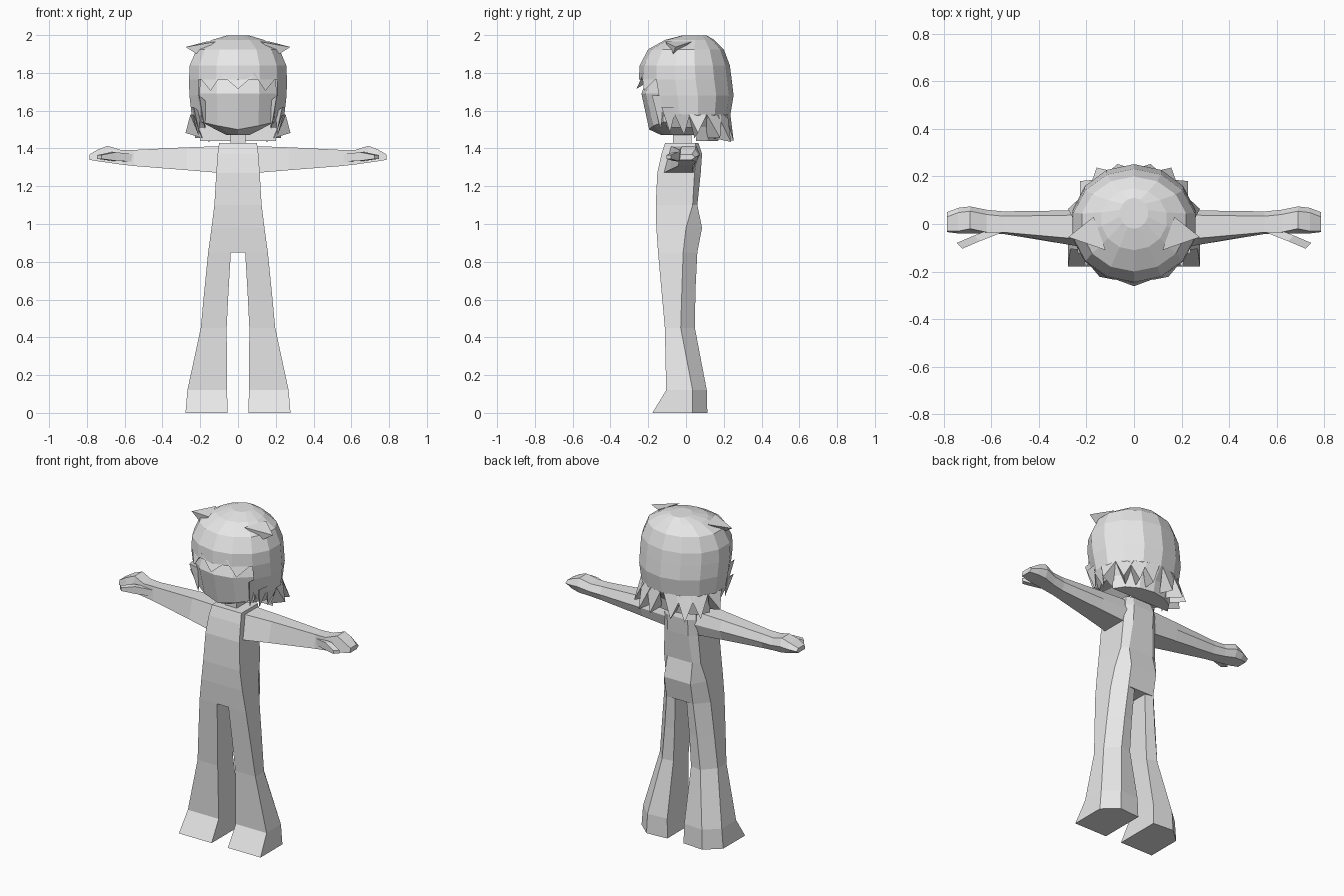
import bpy, bmesh, math
from mathutils import Vector

if "Cube" in bpy.data.objects:
    bpy.data.objects.remove(bpy.data.objects["Cube"])

mat = bpy.data.materials.new("plain grey")
mat.diffuse_color = (0.8, 0.8, 0.8, 1)
mat.use_nodes = True
mat.node_tree.nodes["Principled BSDF"].inputs["Base Color"].default_value = mat.diffuse_color


def finish(name, bm):
    bmesh.ops.recalc_face_normals(bm, faces=bm.faces)
    me = bpy.data.meshes.new(name)
    bm.to_mesh(me)
    bm.free()
    me.materials.append(mat)
    ob = bpy.data.objects.new(name, me)
    bpy.context.collection.objects.link(ob)
    return ob


def loft(name, rings, skip=None):
    """Skin a list of equal-length rings and cap both ends."""
    bm = bmesh.new()
    vs = [[bm.verts.new(p) for p in r] for r in rings]
    n = len(vs[0])
    for i in range(len(vs) - 1):
        for j in range(n):
            if skip and skip(i, j):
                continue
            k = (j + 1) % n
            bm.faces.new((vs[i][j], vs[i][k], vs[i + 1][k], vs[i + 1][j]))
    bm.faces.new(vs[0])
    bm.faces.new(vs[-1])
    return finish(name, bm)


def lock(name, a, b, c, tip):
    """Hair spike: triangular root and one tip."""
    bm = bmesh.new()
    a, b, c, t = [bm.verts.new(p) for p in (a, b, c, tip)]
    for f in ((a, b, c), (a, b, t), (b, c, t), (c, a, t)):
        bm.faces.new(f)
    return finish(name, bm)


# torso: z, half width, front y, side-corner y, back half width, back y
torso = [(.85, .158, -.148, -.015, .09, .06), (.98, .14, -.157, .0, .09, .085),
         (1.1, .125, -.16, .035, .085, .06), (1.27, .115, -.152, .045, .07, .078),
         (1.37, .108, -.13, .055, .07, .085), (1.43, .10, -.11, .05, .06, .065)]
loft("torso", [[(-w, f, z), (w, f, z), (w, m, z), (wb, b, z), (-wb, b, z), (-w, m, z)]
               for z, w, f, m, wb, b in torso])

# neck
loft("neck", [[(-.04, -.07, z), (.04, -.07, z), (.04, .03, z), (-.04, .03, z)]
              for z in (1.42, 1.54)])

# legs: z, outer x, inner x, front y, side-corner y, back x, back y
legs = [(0, .278, .055, -.178, .035, .19, .113), (.12, .268, .058, -.105, .035, .185, .11),
        (.45, .197, .06, -.112, -.028, .13, .047), (.65, .178, .05, -.13, -.022, .11, .05),
        (.85, .158, .038, -.148, -.015, .09, .06)]
for s, side in ((1, "left"), (-1, "right")):
    loft(side + "_leg", [[(s * o, f, z), (s * o, m, z), (s * bx, b, z), (s * i, b - .01, z),
                          (s * i, f, z)] for z, o, i, f, m, bx, b in legs])

    # arm and mitten hand: x, bottom z, top z, bottom front y, top front y, back y
    arm = [(.09, 1.27, 1.412, -.12, -.08, .06), (.27, 1.285, 1.406, -.088, -.06, .057),
           (.55, 1.307, 1.392, -.042, -.035, .053), (.62, 1.315, 1.392, -.04, -.035, .06),
           (.69, 1.325, 1.414, -.04, -.02, .074), (.74, 1.332, 1.395, -.04, -.03, .068),
           (.787, 1.34, 1.368, -.034, -.03, .05)]
    loft(side + "_arm", [[(s * x, bf, zb), (s * x, tf, zt), (s * x, bk - .02, zt),
                          (s * x, bk, (zt + zb) / 2), (s * x, bk - .02, zb)]
                         for x, zb, zt, bf, tf, bk in arm])
    # thumb
    loft(side + "_thumb", [[(s * (x + d), y + e, z) for d, e, z in
                            ((-.012, -.012, z0), (.012, .012, z0), (.012, .012, z1), (-.012, -.012, z1))]
                           for x, y, z0, z1 in ((.57, -.025, 1.33, 1.37), (.66, -.06, 1.335, 1.38),
                                                (.735, -.092, 1.345, 1.365))])

# face: z, half width, side y, centre front y
face = [(1.82, .19, -.12, -.20), (1.76, .2, -.12, -.21), (1.69, .205, -.13, -.236),
        (1.54, .195, -.12, -.195), (1.47, .06, -.07, -.13)]
loft("face", [[(-w, sy, z), (-w * .55, fy + .022, z - dz), (0, fy, z - dz * 2), (w * .55, fy + .022, z - dz),
               (w, sy, z), (w * .8, .05, z), (-w * .8, .05, z)]
              for (z, w, sy, fy), dz in zip(face, (0, 0, 0, .02, 0))])

# hair shell: z, half width, front y, back y
N = 14
shell = [(1.998, .06, -.02, .11), (1.975, .14, -.11, .15), (1.925, .225, -.2, .2),
         (1.84, .262, -.245, .232), (1.765, .266, -.25, .242), (1.68, .264, -.235, .252),
         (1.58, .252, -.205, .235), (1.51, .215, -.165, .185)]


def hair_point(ring, turn):
    """Point on a shell ring; turn is in side steps from the front."""
    z, w, f, b = ring
    t = 2 * math.pi * turn / N
    c = math.cos(t)
    return Vector((w * math.sin(t), (f + b) / 2 - (b - f) / 2 * c, z))


loft("hair_shell", [[hair_point(r, j) for j in range(N)] for r in shell],
     skip=lambda i, j: i >= 4 and j in (0, 1, 12, 13))

# fringe: wide centre point and a point on each side
lock("fringe_centre", (-.1, -.225, 1.80), (.1, -.225, 1.80), (0, -.19, 1.76), (0, -.262, 1.715))
for s, side in ((1, "left"), (-1, "right")):
    lock(side + "_fringe", (s * .08, -.235, 1.80), (s * .215, -.14, 1.79), (s * .12, -.17, 1.76),
         (s * .145, -.222, 1.705))
    # crown tuft
    lock(side + "_crown_tuft", (s * .12, -.11, 1.965), (s * .17, .03, 1.965), (s * .21, -.07, 1.895),
         (s * .277, -.055, 1.937))
    # cheek locks hanging beside the face
    for k, (x, y, top, w, ty, tz) in enumerate(((.205, -.145, 1.68, .035, -.135, 1.5),
                                                 (.235, -.09, 1.62, .04, -.085, 1.485),
                                                 (.24, -.02, 1.58, .04, -.01, 1.47))):
        lock(f"{side}_cheek_lock_{k}", (s * x, y - w, top), (s * (x + .012), y + w, top),
             (s * (x - .035), y, top - .03), (s * (x - .03), ty, tz))

# flared locks around the nape
high, low = shell[6], shell[7]
for turn, radius, z in ((4, .285, 1.482), (5, .29, 1.455), (5.7, .285, 1.435), (6.4, .262, 1.44)):
    for s, side in ((1, "left"), (-1, "right")):
        t = 2 * math.pi * turn / N
        a = hair_point(high, s * (turn - .5))
        b = hair_point(high, s * (turn + .5))
        c = hair_point(low, s * turn) * .9
        c.z = 1.455
        tip = (s * radius * math.sin(t), -radius * math.cos(t), z)
        lock(f"{side}_nape_lock_{turn}", a, b, c, tip)

# short curtain of hair behind the neck
loft("nape_hair", [[hair_point((z, w, f, b), j) for j in range(4, 11)]
                   for z, w, f, b in ((1.53, .215, -.15, .19), (1.44, .205, -.13, .17))])
